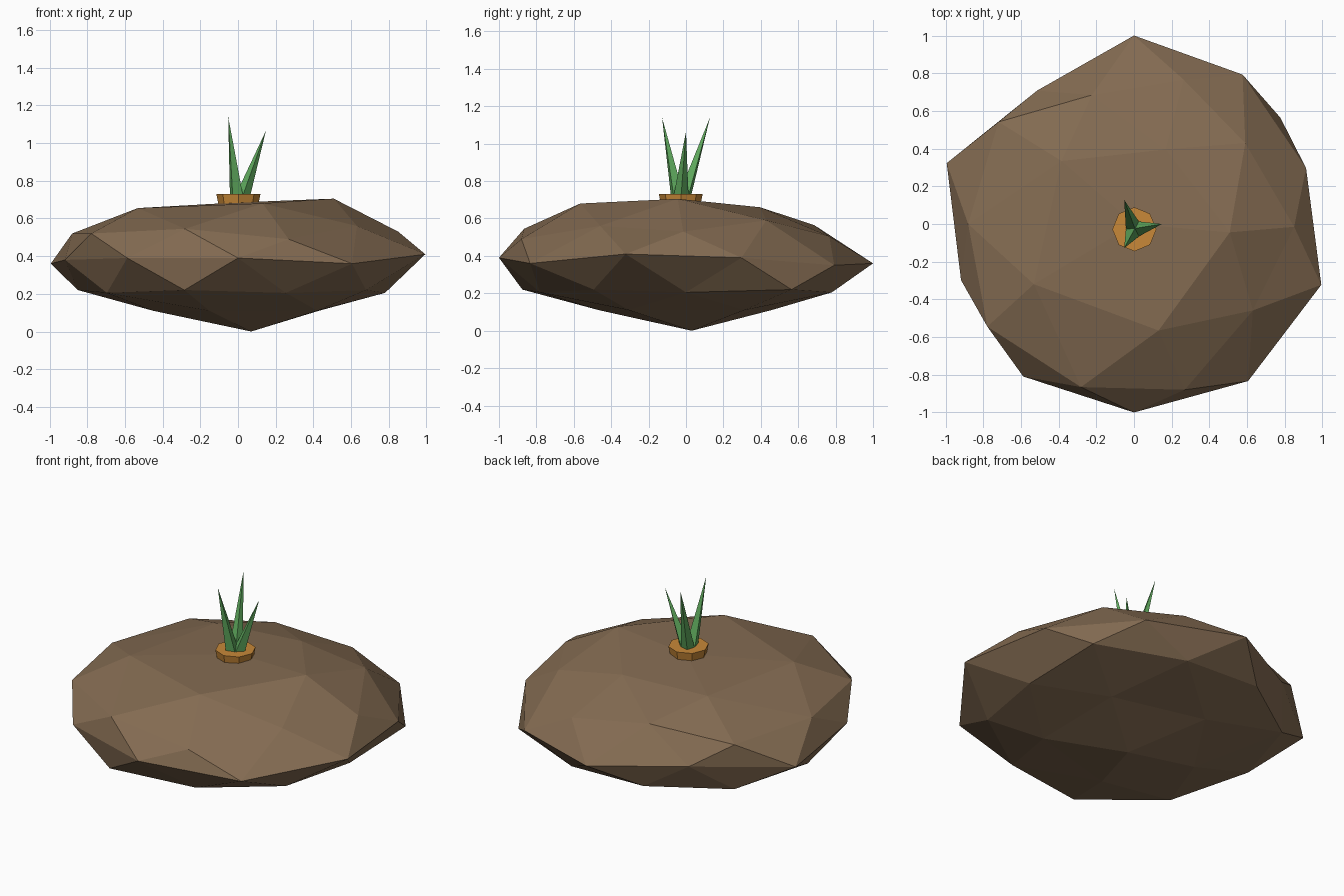
import bpy, bmesh, math
from mathutils import Vector

if "Cube" in bpy.data.objects:
    bpy.data.objects.remove(bpy.data.objects["Cube"])


def material(name, rgb):
    m = bpy.data.materials.new(name)
    m.diffuse_color = (*rgb, 1)
    m.use_nodes = True
    m.node_tree.nodes["Principled BSDF"].inputs["Base Color"].default_value = m.diffuse_color
    return m


soil = material("soil brown", (0.23, 0.148, 0.084))
orange = material("root orange", (0.58, 0.25, 0.04))
green = material("leaf green", (0.115, 0.40, 0.11))


def make_object(name, bm, mat):
    bmesh.ops.recalc_face_normals(bm, faces=bm.faces)
    mesh = bpy.data.meshes.new(name)
    bm.to_mesh(mesh)
    bm.free()
    mesh.materials.append(mat)
    ob = bpy.data.objects.new(name, mesh)
    bpy.context.collection.objects.link(ob)
    return ob


def polar(radius, angle, z):
    return Vector((radius * math.cos(angle), radius * math.sin(angle), z))


# Soil mound: a faceted ball whose rings are squashed to lumpy radii and heights
# Ring height on the ball: first angle, radii going around, heights going around
RINGS = {
    0.851: (-77, [.58, .51, .43, .51, .62], [.68, .705, .66, .65, .655]),
    0.526: (-36, [.78, .73, .72, .88, .91], [.56, .59, .565, .52, .545]),
    0.447: (-73, [.92, .85, .81, .90, .95], [.49, .53, .505, .51, .52]),
    0.000: (-90, [1, 1.03, 1.045, .96, .98, 1, .875, 1.045, .965, 1],
            [.39, .36, .41, .39, .35, .36, .38, .36, .38, .39]),
    -0.447: (-36, [.84, .96, .83, .85, .92], [.22]),
    -0.526: (-72, [.82, .78, .82, .85, .86], [.205]),
    -0.851: (-36, [.52, .53, .48, .45, .49], [.11]),
}
bm = bmesh.new()
bmesh.ops.create_icosphere(bm, subdivisions=2, radius=1)
for v in bm.verts:
    if v.co.z > 0.95:
        v.co = (0, 0, 0.685)
    elif v.co.z < -0.95:
        v.co = (0.07, 0.03, 0)
    else:
        start, radii, heights = RINGS[min(RINGS, key=lambda h: abs(h - v.co.z))]
        step = 360 / len(radii)
        angle = math.degrees(math.atan2(v.co.y, v.co.x))
        i = round((angle - start) / step) % len(radii)
        v.co = polar(radii[i], math.radians(start + i * step), heights[i % len(heights)])
make_object("soil_mound", bm, soil)

# Root top: short octagonal collar poking out of the soil
CENTRE = Vector((0.002, -0.028, 0.70))
bm = bmesh.new()
bmesh.ops.create_cone(bm, cap_ends=True, segments=8, radius1=0.105, radius2=0.117, depth=0.06)
bmesh.ops.translate(bm, verts=bm.verts, vec=CENTRE)
make_object("root_top", bm, orange)

# Leaves: three four-sided spikes leaning outwards
TIPS = [(.148, 0, 1.065), (-.052, .128, 1.14), (-.052, -.128, 1.14)]
for i, tip in enumerate(TIPS):
    a = math.radians(120 * i)
    base = CENTRE + polar(0.016, a, 0)
    bm = bmesh.new()
    ring = [bm.verts.new(base + polar(0.042, a + k * math.pi / 2, 0)) for k in range(4)]
    top = bm.verts.new(tip)
    bm.faces.new(ring)
    for k in range(4):
        bm.faces.new((ring[k], ring[(k + 1) % 4], top))
    make_object(f"leaf_{i + 1}", bm, green)
